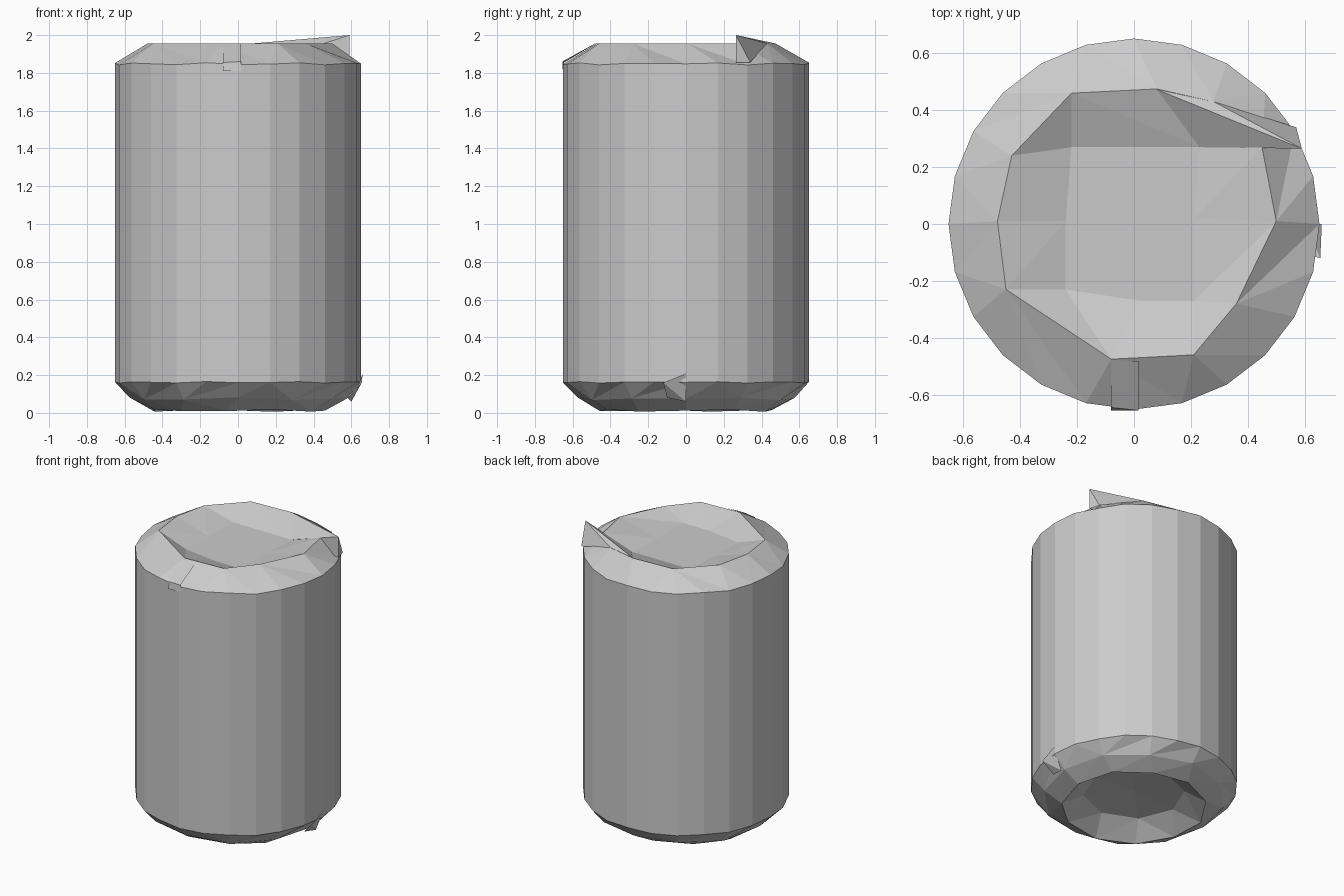
import bpy, bmesh, math

if "Cube" in bpy.data.objects:
    bpy.data.objects.remove(bpy.data.objects["Cube"])

metal = bpy.data.materials.new("brushed grey")
metal.use_nodes = True
GREY = (0.6, 0.6, 0.6, 1)
metal.diffuse_color = GREY
metal.node_tree.nodes["Principled BSDF"].inputs["Base Color"].default_value = GREY

SIDES = 24
RADIUS = 0.652


def finish(bm, name, outward=True):
    if outward:
        bmesh.ops.recalc_face_normals(bm, faces=bm.faces[:])
    mesh = bpy.data.meshes.new(name)
    bm.to_mesh(mesh)
    bm.free()
    mesh.materials.append(metal)
    obj = bpy.data.objects.new(name, mesh)
    bpy.context.collection.objects.link(obj)
    return obj


def loop(bm, points, z):
    """Add an anticlockwise loop of vertices, sorted by angle."""
    points = sorted(points, key=lambda p: math.atan2(p[1], p[0]) % math.tau)
    return [bm.verts.new((p[0], p[1], p[2] if len(p) > 2 else z)) for p in points]


def circle(radius, count, wobble=0.0, z=0.0):
    return [(radius * math.cos(math.tau * i / count), radius * math.sin(math.tau * i / count),
             z + wobble * math.sin(i * 2.3)) for i in range(count)]


def zip_loops(bm, a, b):
    """Join two loops of different counts with triangles, by angle."""
    def angle(ring, i):
        v = ring[i % len(ring)].co
        return math.atan2(v.y, v.x) % math.tau + math.tau * (i // len(ring))
    i = j = 0
    while i < len(a) or j < len(b):
        step_a = j >= len(b) or (i < len(a) and angle(a, i + 1) <= angle(b, j + 1))
        va, vb = a[i % len(a)], b[j % len(b)]
        if step_a:
            i += 1
            bm.faces.new((va, a[i % len(a)], vb))
        else:
            j += 1
            bm.faces.new((va, b[j % len(b)], vb))


# Can: wall, chamfers and recessed ends
bm = bmesh.new()
wall_low = loop(bm, circle(RADIUS, SIDES, 0.004, 0.162), 0)
wall_high = loop(bm, circle(RADIUS, SIDES, 0.006, 1.848), 0)
for i in range(SIDES):
    k = (i + 1) % SIDES
    bm.faces.new((wall_low[i], wall_low[k], wall_high[k], wall_high[i]))

top_rim = loop(bm, [(0.5, 0.01), (0.45, 0.27), (0.28, 0.43), (0.08, 0.475), (-0.22, 0.46),
                    (-0.43, 0.24), (-0.48, 0.01), (-0.45, -0.23), (-0.08, -0.475),
                    (0.21, -0.46), (0.36, -0.28)], 1.955)
top_floor = loop(bm, [(0.21, 0.02), (0.23, 0.27), (-0.22, 0.27), (-0.24, 0.01),
                      (-0.24, -0.23), (0.02, -0.27), (0.21, -0.27)], 1.88)
zip_loops(bm, wall_high, top_rim)
zip_loops(bm, top_rim, top_floor)
bm.faces.new(top_floor)

low_shoulder = loop(bm, circle(0.575, 12, 0.008, 0.075), 0)
low_rim = loop(bm, circle(0.46, 11, 0.006, 0.012), 0)
low_floor = loop(bm, circle(0.32, 8), 0)
for v in low_floor:
    v.co.z = 0.115
zip_loops(bm, wall_low, low_shoulder)
zip_loops(bm, low_shoulder, low_rim)
zip_loops(bm, low_rim, low_floor)
centre = bm.verts.new((0, 0, 0.135))
for i, v in enumerate(low_floor):
    bm.faces.new((v, low_floor[(i + 1) % len(low_floor)], centre))
finish(bm, "can_body")


def flap(name, points, faces):
    bm = bmesh.new()
    verts = [bm.verts.new(p) for p in points]
    for f in faces:
        bm.faces.new([verts[i] for i in f])
    return finish(bm, name)


# Raised crumpled corner of the top rim
flap("rim_spike",
     [(0.59, 0.265, 2.0), (0.08, 0.473, 1.956), (0.28, 0.43, 1.956), (0.57, 0.34, 1.855),
      (0.59, 0.265, 1.855), (0.23, 0.27, 1.882)],
     [(0, 1, 2), (0, 2, 3), (0, 3, 4), (0, 5, 1), (0, 4, 5)])

# Small torn tabs at the front rim and the left foot
flap("front_rim_tab",
     [(-0.08, -0.655, 1.81), (0.015, -0.655, 1.81), (0.015, -0.655, 1.86),
      (-0.08, -0.645, 1.855), (-0.08, -0.478, 1.955), (0.015, -0.482, 1.955)],
     [(0, 1, 2, 3), (3, 2, 5, 4)])
flap("left_foot_tab",
     [(0.655, -0.12, 0.16), (0.66, 0.0, 0.208), (0.6, 0.0, 0.06), (0.58, -0.1, 0.08)],
     [(0, 1, 2), (0, 2, 3)])
